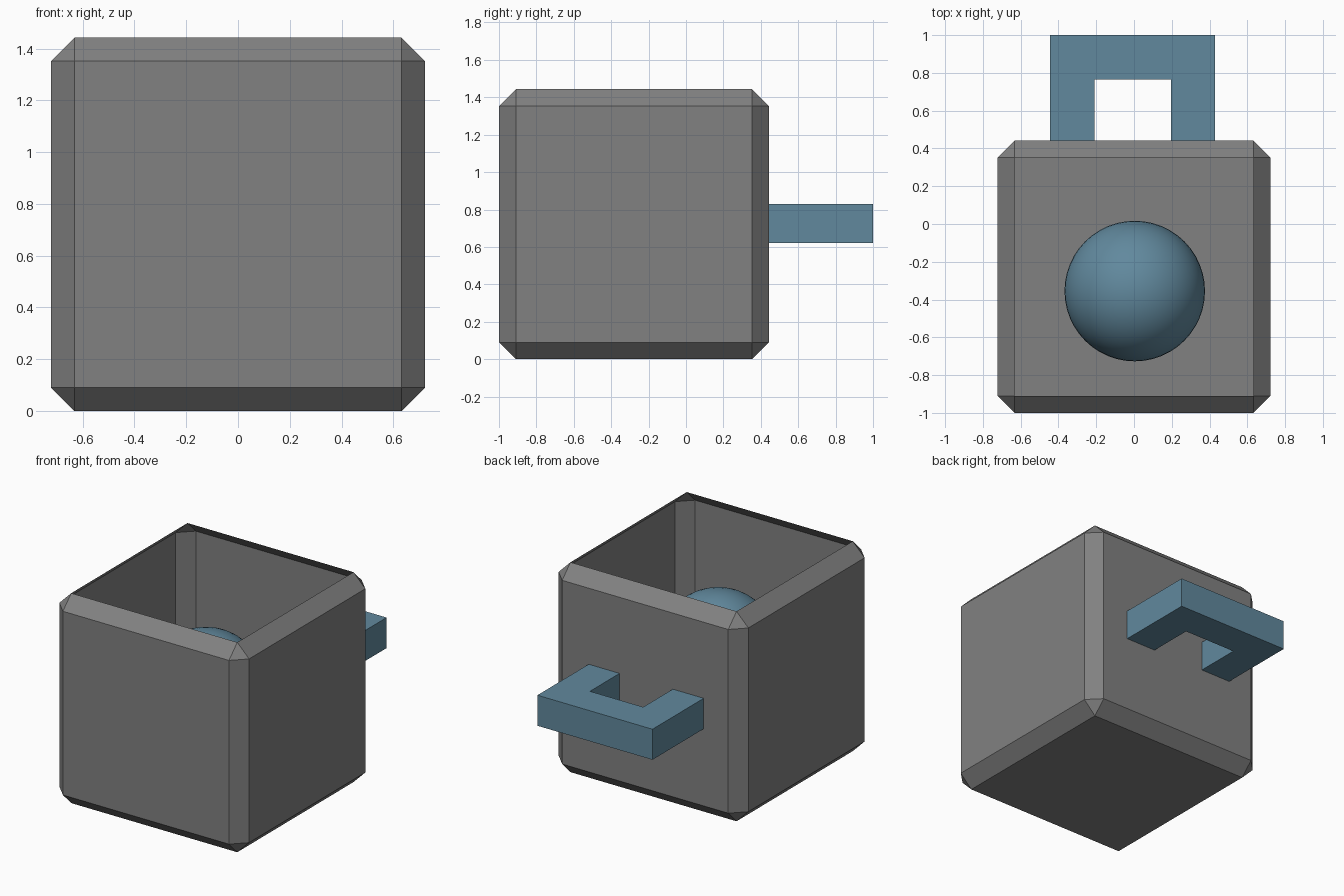
import bpy, bmesh

if "Cube" in bpy.data.objects:
    bpy.data.objects.remove(bpy.data.objects["Cube"])


def material(name, rgb):
    m = bpy.data.materials.new(name)
    m.diffuse_color = (*rgb, 1)
    m.use_nodes = True
    m.node_tree.nodes["Principled BSDF"].inputs["Base Color"].default_value = m.diffuse_color
    return m


def add_object(name, bm, mat):
    me = bpy.data.meshes.new(name)
    bm.to_mesh(me)
    bm.free()
    me.materials.append(mat)
    ob = bpy.data.objects.new(name, me)
    bpy.context.collection.objects.link(ob)
    return ob


grey = material("grey", (0.22, 0.22, 0.22))
blue = material("steel blue", (0.12, 0.25, 0.34))

# Open box: chamfered cube shell with its top face removed
bm = bmesh.new()
bmesh.ops.create_cube(bm, size=1.443)
bmesh.ops.bevel(bm, geom=bm.edges[:], offset=0.09, segments=1,
                affect='EDGES', profile=0.5)
bmesh.ops.translate(bm, verts=bm.verts, vec=(0, -0.2785, 0.7215))
bm.normal_update()
top = [f for f in bm.faces if f.normal.z > 0.99]
bmesh.ops.delete(bm, geom=top, context='FACES')
add_object("open_box", bm, grey)

# Ball floating inside the box
bm = bmesh.new()
bmesh.ops.create_uvsphere(bm, u_segments=48, v_segments=24, radius=0.372)
bmesh.ops.translate(bm, verts=bm.verts, vec=(0.004, -0.355, 0.76))
for f in bm.faces:
    f.smooth = True
add_object("ball", bm, blue)

# Square U handle: outline extruded upward
wall, inner, outer = 0.443, 0.765, 1.0
outline = [(-0.445, wall), (-0.21, wall), (-0.21, inner), (0.195, inner),
           (0.195, wall), (0.43, wall), (0.43, outer), (-0.445, outer)]
bm = bmesh.new()
base = bm.faces.new([bm.verts.new((x, y, 0.62)) for x, y in outline])
ext = bmesh.ops.extrude_face_region(bm, geom=[base], use_keep_orig=True)
verts = [g for g in ext["geom"] if isinstance(g, bmesh.types.BMVert)]
bmesh.ops.translate(bm, verts=verts, vec=(0, 0, 0.21))
bmesh.ops.recalc_face_normals(bm, faces=bm.faces)
add_object("handle", bm, blue)
